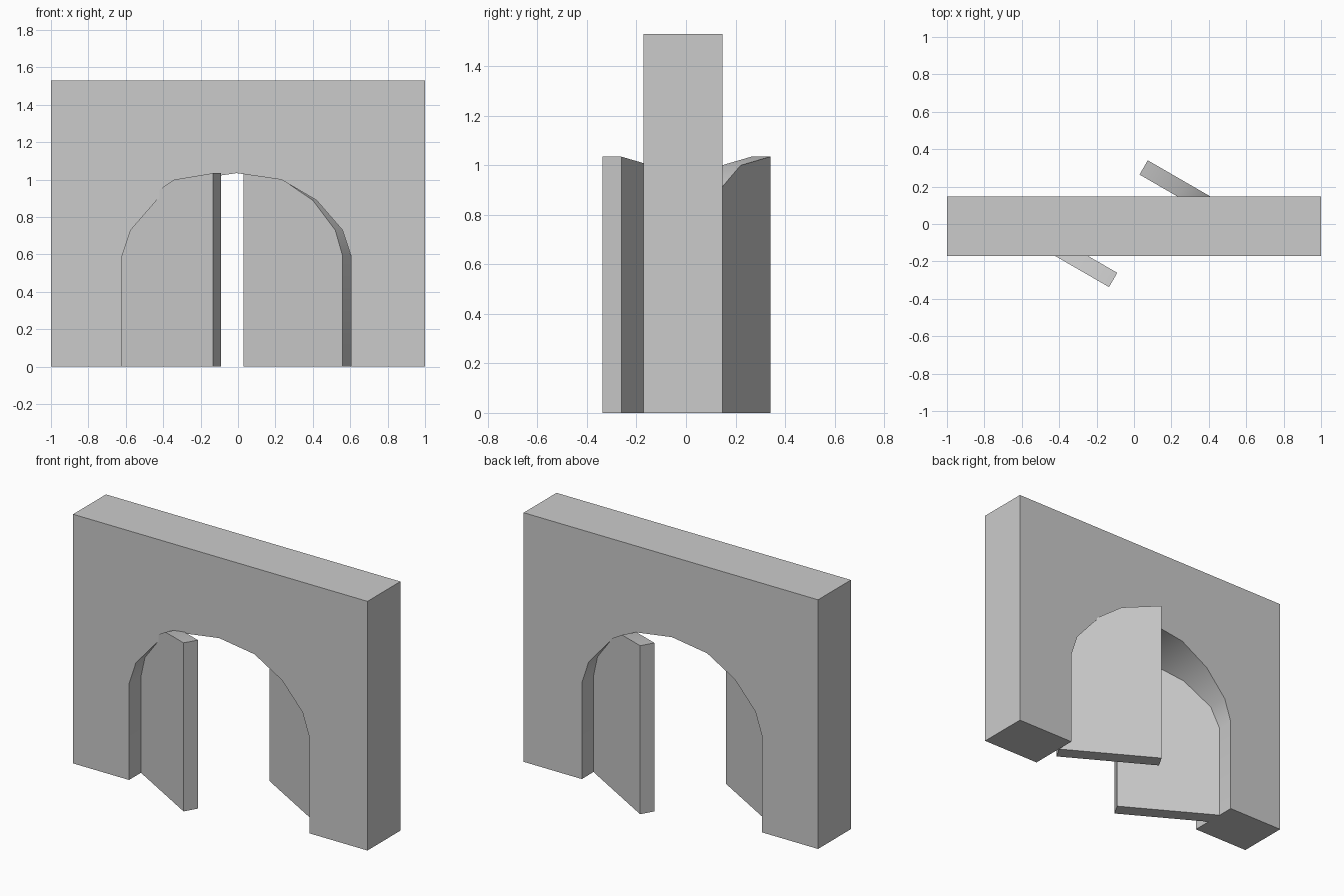
import bpy, bmesh, math
from mathutils import Vector

if "Cube" in bpy.data.objects:
    bpy.data.objects.remove(bpy.data.objects["Cube"])

HALF = 0.6125      # half width of the opening
CX = -0.0075       # centre of the opening
# quarter of the arch: distance from the jamb, height
ARCH = [(0, 0.59), (0.046, 0.73), (0.185, 0.89), (0.373, 1.0), (HALF, 1.035)]


def slab(name, outline, origin, direction, depth):
    """Extrude an upright outline of (along, z) points by a depth vector."""
    bm = bmesh.new()
    o, d = Vector(origin), Vector(direction)
    verts = [bm.verts.new(o + d * u + Vector((0, 0, z))) for u, z in outline]
    face = bm.faces.new(verts)
    ext = bmesh.ops.extrude_face_region(bm, geom=[face], use_keep_orig=True)
    moved = [g for g in ext["geom"] if isinstance(g, bmesh.types.BMVert)]
    bmesh.ops.translate(bm, verts=moved, vec=Vector(depth))
    bmesh.ops.recalc_face_normals(bm, faces=bm.faces)
    mesh = bpy.data.meshes.new(name)
    bm.to_mesh(mesh)
    bm.free()
    ob = bpy.data.objects.new(name, mesh)
    bpy.context.collection.objects.link(ob)
    bpy.ops.object.select_all(action='DESELECT')
    ob.select_set(True)
    bpy.context.view_layer.objects.active = ob
    bpy.ops.object.shade_smooth_by_angle(angle=math.radians(30))
    return ob


# Wall with arched opening
left = [(CX - HALF + u, z) for u, z in ARCH]
right = [(CX + HALF - u, z) for u, z in ARCH[-2::-1]]
wall = ([(-1, 0), (CX - HALF, 0)] + left + right
        + [(CX + HALF, 0), (1, 0), (1, 1.53), (-1, 1.53)])
slab("arched_wall", wall, (0, -0.172, 0), (1, 0, 0), (0, 0.319, 0))

# Two half-arch door leaves, swung open 30 degrees in opposite directions
c, s, t = math.cos(math.pi / 6), math.sin(math.pi / 6), 0.088
leaf = [(0, 0)] + ARCH + [(HALF, 0)]
depth = (t * s, t * c, 0)
slab("left_door", leaf, (-0.664, -0.031, 0), (c, -s, 0), depth)
slab("right_door", leaf, (0.56, -0.042, 0), (-c, s, 0), depth)
